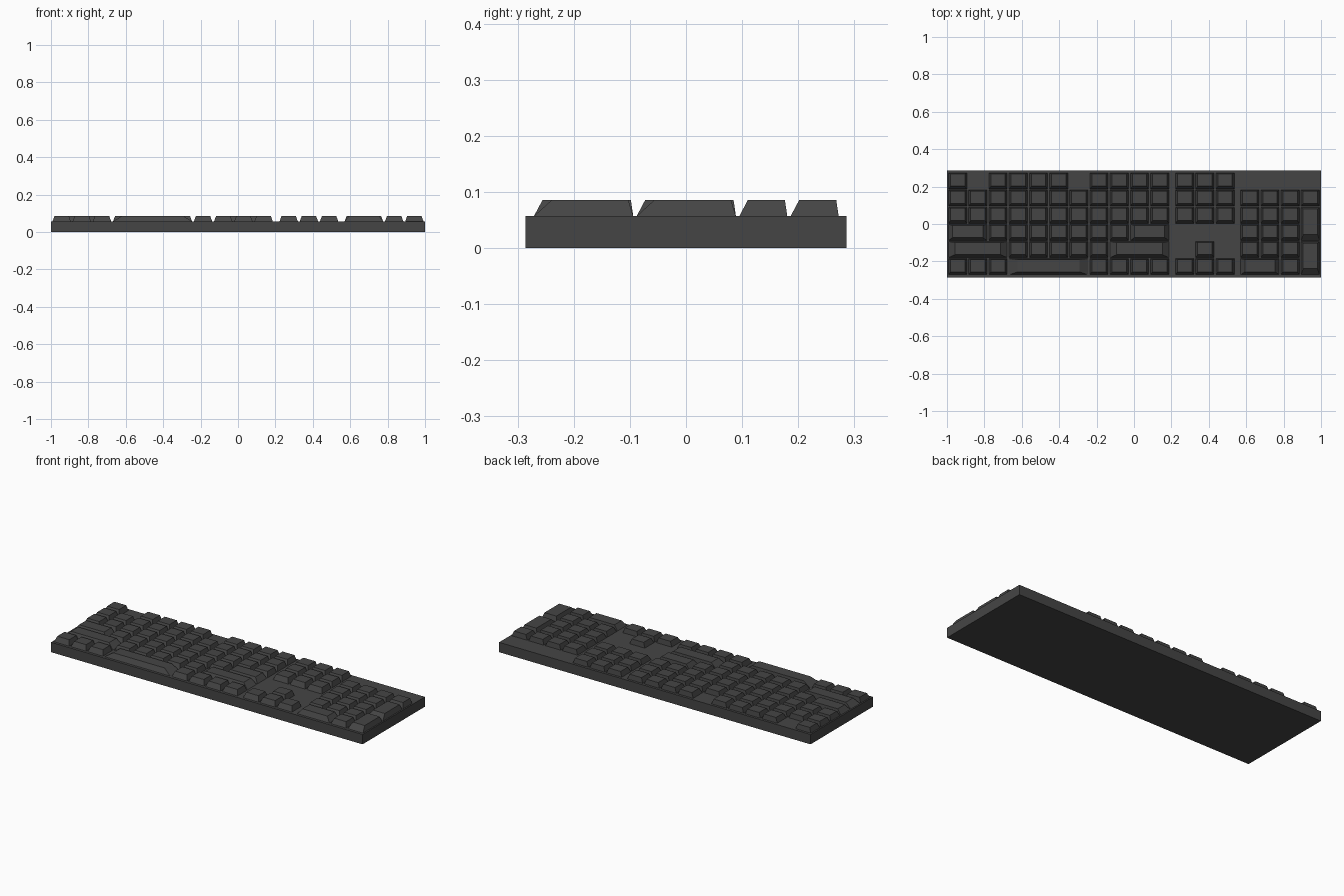
import bpy

cube = bpy.data.objects.get("Cube")
if cube:
    bpy.data.objects.remove(cube, do_unlink=True)

PITCH_X, PITCH_Y = 0.108, 0.0915     # spacing of one key unit
GAP_X, GAP_Y = 0.010, 0.006          # space between keys
BACK = 0.275                         # rear edge of the first row
DECK, KEY_TOP = 0.057, 0.086
MAIN, NAV, PAD = -0.997, 0.217, 0.565  # left edge of each key block


def make_material(name, value):
    mat = bpy.data.materials.new(name)
    mat.use_nodes = True
    color = (value, value, value, 1)
    mat.diffuse_color = color
    mat.node_tree.nodes["Principled BSDF"].inputs["Base Color"].default_value = color
    return mat


plastic = make_material("dark grey plastic", 0.06)


def frustum(name, bottom, top, z0, z1):
    """Solid between two rectangles given as (x0, x1, y0, y1)."""
    verts = []
    for (x0, x1, y0, y1), z in ((bottom, z0), (top, z1)):
        verts += [(x0, y0, z), (x1, y0, z), (x1, y1, z), (x0, y1, z)]
    faces = [(3, 2, 1, 0), (4, 5, 6, 7)]
    faces += [(i, (i + 1) % 4, (i + 1) % 4 + 4, i + 4) for i in range(4)]
    mesh = bpy.data.meshes.new(name)
    mesh.from_pydata(verts, [], faces)
    mesh.materials.append(plastic)
    obj = bpy.data.objects.new(name, mesh)
    bpy.context.collection.objects.link(obj)
    return obj


def key(name, block, col, row, wide=1, tall=1):
    """Keycap whose sides taper in proportion to its size."""
    x0 = block + col * PITCH_X + GAP_X / 2
    x1 = block + (col + wide) * PITCH_X - GAP_X / 2
    y1 = BACK - row * PITCH_Y - GAP_Y / 2
    y0 = BACK - (row + tall) * PITCH_Y + GAP_Y / 2
    w, d = x1 - x0, y1 - y0
    top = (x0 + 0.11 * w, x1 - 0.11 * w, y0 + 0.18 * d, y1 - 0.05 * d)
    frustum(name, (x0, x1, y0, y1), top, DECK, KEY_TOP)


def key_run(name, block, row, cols):
    for col in cols:
        key(f"{name}_row{row}_{col}", block, col, row)


# Case
case = (-1, 1, -0.286, 0.286)
frustum("case", case, case, 0, DECK)

# Main block
key_run("main_key", MAIN, 0, [0, *range(2, 6), *range(7, 11)])
key_run("main_key", MAIN, 1, range(11))
key_run("main_key", MAIN, 2, range(11))
key_run("main_key", MAIN, 3, range(2, 9))
key_run("main_key", MAIN, 4, range(3, 8))
key_run("main_key", MAIN, 5, [*range(3), *range(7, 11)])
key("caps_key", MAIN, 0, 3, wide=2)
key("enter_key", MAIN, 9, 3, wide=2)
key("left_shift_key", MAIN, 0, 4, wide=3)
key("right_shift_key", MAIN, 8, 4, wide=3)
key("space_bar", MAIN, 3, 5, wide=4)

# Navigation block and arrows
for r in (0, 1, 2, 5):
    key_run("navigation_key", NAV, r, range(3))
key("up_arrow_key", NAV, 1, 4)

# Number pad
key_run("pad_key", PAD, 1, range(4))
for r in (2, 3, 4):
    key_run("pad_key", PAD, r, range(3))
key("pad_zero_key", PAD, 0, 5, wide=2)
key("pad_point_key", PAD, 2, 5)
key("pad_plus_key", PAD, 3, 2, tall=2)
key("pad_enter_key", PAD, 3, 4, tall=2)
